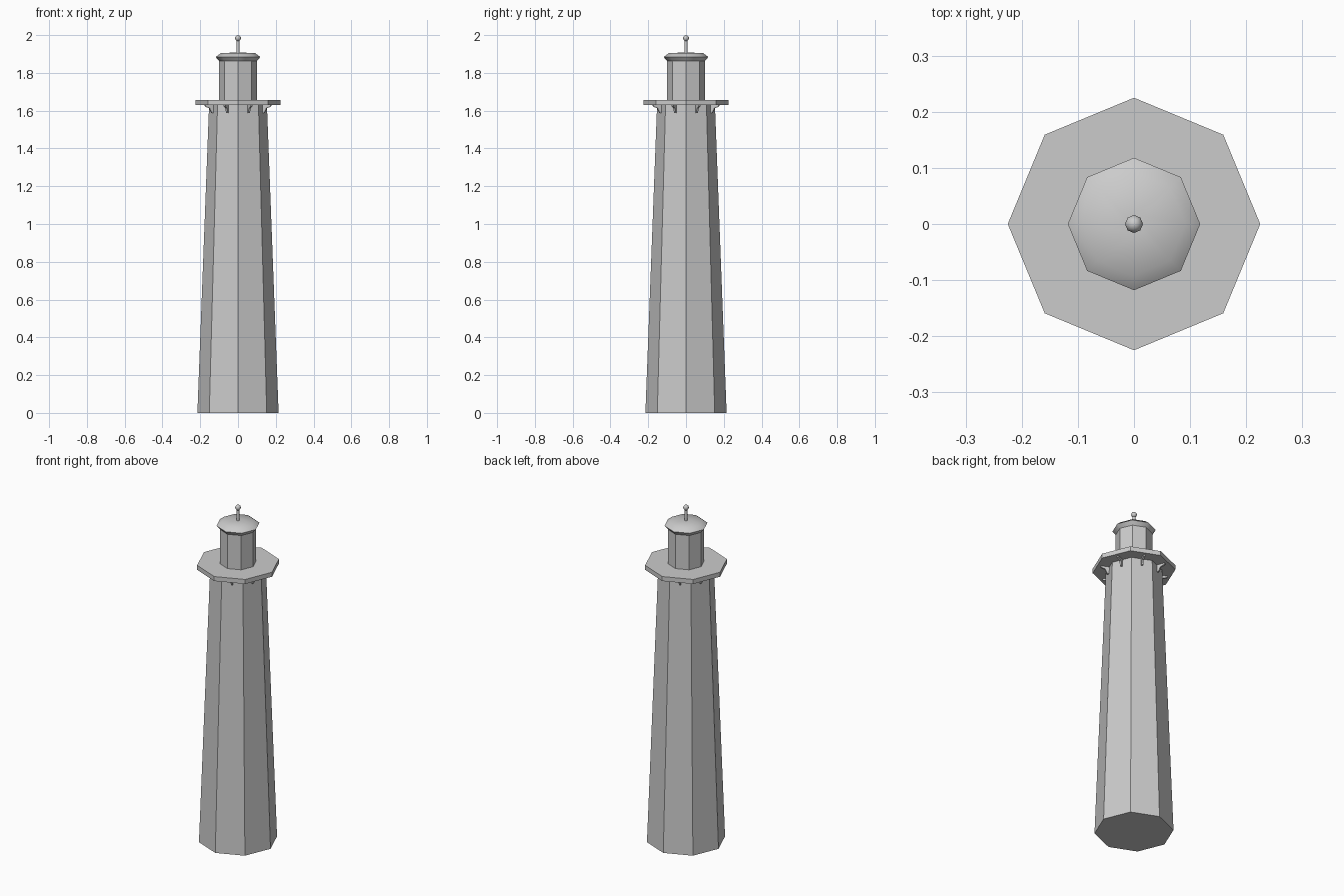
import bpy
import bmesh
from math import cos, sin, pi, radians
from mathutils import Matrix

cube = bpy.data.objects.get("Cube")
if cube:
    bpy.data.objects.remove(cube, do_unlink=True)

SIDES = 8

stone = bpy.data.materials.new("plain_grey")
stone.use_nodes = True
GREY = (0.6, 0.6, 0.6, 1)
stone.diffuse_color = GREY
stone.node_tree.nodes["Principled BSDF"].inputs["Base Color"].default_value = GREY


def finish(name, bm, smooth_angle=None):
    bmesh.ops.recalc_face_normals(bm, faces=bm.faces)
    mesh = bpy.data.meshes.new(name)
    bm.to_mesh(mesh)
    bm.free()
    mesh.materials.append(stone)
    obj = bpy.data.objects.new(name, mesh)
    bpy.context.collection.objects.link(obj)
    if smooth_angle:
        bpy.ops.object.select_all(action="DESELECT")
        obj.select_set(True)
        bpy.context.view_layer.objects.active = obj
        bpy.ops.object.shade_smooth_by_angle(angle=radians(smooth_angle))
    return obj


def turned(name, profile, smooth_angle=None):
    """Closed octagonal solid from (radius, height) pairs, bottom to top."""
    bm = bmesh.new()
    rings = []
    for r, z in profile:
        rings.append([bm.verts.new((r * cos(2 * pi * i / SIDES),
                                    r * sin(2 * pi * i / SIDES), z))
                      for i in range(SIDES)])
    for low, high in zip(rings, rings[1:]):
        for i in range(SIDES):
            j = (i + 1) % SIDES
            bm.faces.new((low[i], low[j], high[j], high[i]))
    bm.faces.new(rings[0])
    bm.faces.new(rings[-1])
    return finish(name, bm, smooth_angle)


# Tapered tower, gallery deck and lantern room
turned("tower", [(0.215, 0), (0.153, 1.635)])
turned("gallery_deck", [(0.225, 1.63), (0.225, 1.657)])
turned("lantern_room", [(0.1, 1.657), (0.1, 1.87)])

# Shallow roof with an undercut eave
turned("roof", [(0.1, 1.862), (0.118, 1.884), (0.092, 1.904), (0.02, 1.908)], 50)

# Finial rod and ball
turned("finial_rod", [(0.008, 1.9), (0.008, 1.975)], 50)
bm = bmesh.new()
bmesh.ops.create_uvsphere(bm, u_segments=SIDES, v_segments=6, radius=0.016,
                          matrix=Matrix.Translation((0, 0, 1.984)))
finish("finial_ball", bm, 65)

# Curved bracket under the deck on each tower face
BRACKET = [(0.13, 1.632), (0.19, 1.632), (0.188, 1.622),
           (0.164, 1.613), (0.152, 1.588), (0.13, 1.588)]
for k in range(SIDES):
    bm = bmesh.new()
    face = bm.faces.new([bm.verts.new((r, -0.005, z)) for r, z in BRACKET])
    grown = bmesh.ops.extrude_face_region(bm, geom=[face])["geom"]
    bmesh.ops.translate(bm, vec=(0, 0.01, 0),
                        verts=[v for v in grown if isinstance(v, bmesh.types.BMVert)])
    bmesh.ops.rotate(bm, verts=bm.verts, cent=(0, 0, 0),
                     matrix=Matrix.Rotation(2 * pi * (k + 0.5) / SIDES, 3, "Z"))
    finish(f"deck_bracket_{k + 1}", bm)
